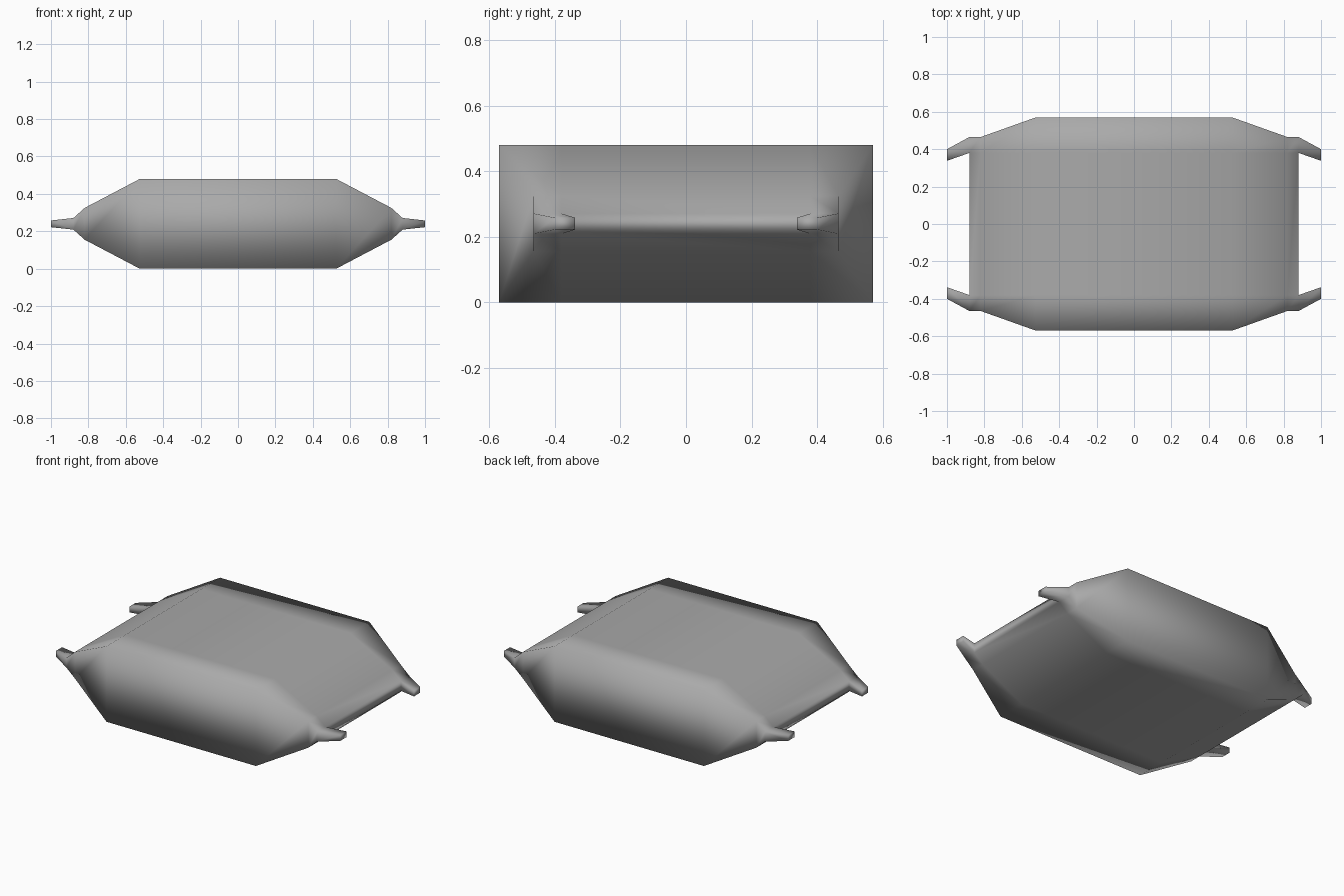
import bpy
import bmesh

cube = bpy.data.objects.get("Cube")
if cube:
    bpy.data.objects.remove(cube, do_unlink=True)

MID_Z = 0.24      # height of the horizontal symmetry plane
INNER_Y = 0.38    # inner edge of the horns

# Single grey material
grey = bpy.data.materials.new("plain grey")
grey.use_nodes = True
colour = (0.4, 0.4, 0.4, 1.0)
grey.diffuse_color = colour
grey.node_tree.nodes["Principled BSDF"].inputs["Base Color"].default_value = colour

bm = bmesh.new()


def ring(x, half_width, half_height):
    """Eight points around the pouch: along the top, then back along the bottom."""
    ys = (-half_width, -INNER_Y, INNER_Y, half_width)
    points = [(x, y, MID_Z + half_height) for y in ys]
    points += [(x, y, MID_Z - half_height) for y in reversed(ys)]
    return [bm.verts.new(p) for p in points]


def bridge(a, b):
    """Join two loops of equal length with quads."""
    n = len(a)
    for i in range(n):
        j = (i + 1) % n
        bm.faces.new((a[i], a[j], b[j], b[i]))


def horn(base, side):
    """Tapered horn growing out of one corner of an end, curving inward."""
    tip = []
    for v in base:
        outer = abs(v.co.y) > INNER_Y + 0.01
        y = 0.40 if outer else 0.338
        z = MID_Z + (0.018 if v.co.z > MID_Z else -0.018)
        tip.append(bm.verts.new((side, y if v.co.y > 0 else -y, z)))
    bridge(base, tip)
    bm.faces.new(tip)


# Pouch body: half-length, half-width and half-height at each station
half = [(0.525, 0.57, 0.24), (0.82, 0.465, 0.085), (0.88, 0.465, 0.031)]
stations = [(-x, w, h) for x, w, h in reversed(half)] + half
rings = [ring(*s) for s in stations]
for a, b in zip(rings, rings[1:]):
    bridge(a, b)

# Blunt ends with a horn at each corner
for side, r in ((-1, rings[0]), (1, rings[-1])):
    bm.faces.new((r[1], r[2], r[5], r[6]))
    horn((r[0], r[1], r[6], r[7]), side)
    horn((r[2], r[3], r[4], r[5]), side)

bmesh.ops.recalc_face_normals(bm, faces=bm.faces)
for f in bm.faces:
    f.smooth = True

mesh = bpy.data.meshes.new("horned_pouch")
bm.to_mesh(mesh)
bm.free()
mesh.materials.append(grey)
pouch = bpy.data.objects.new("horned_pouch", mesh)
bpy.context.collection.objects.link(pouch)
